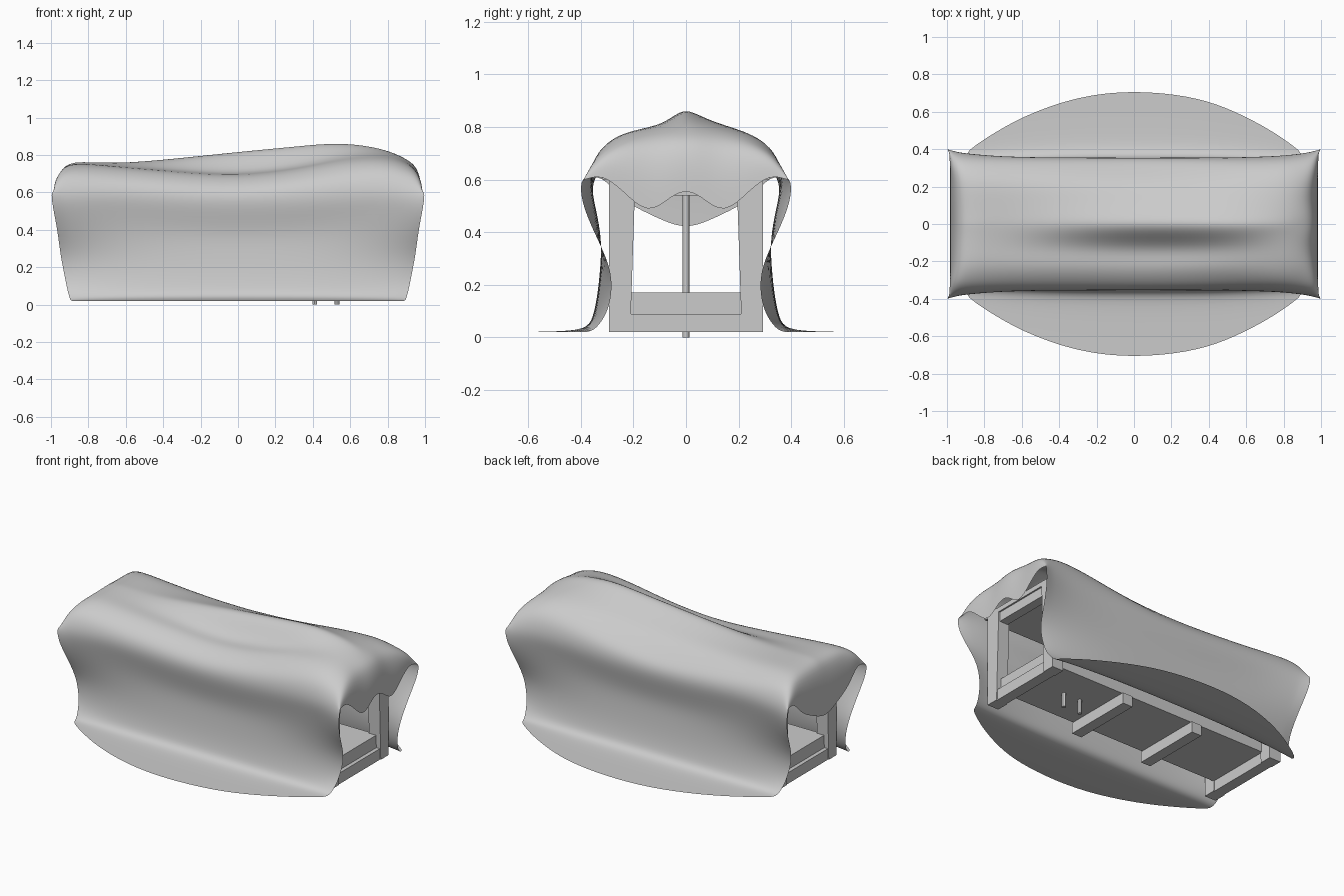
import bpy, bmesh

if "Cube" in bpy.data.objects:
    bpy.data.objects.remove(bpy.data.objects["Cube"])

def box(name, x, y, z, sx, sy, sz, top_in=0.0):
    """Box centred on x, y with its base at z; top_in widens the top toward y = 0."""
    bm = bmesh.new()
    bmesh.ops.create_cube(bm, size=1)
    for v in bm.verts:
        top, inner = v.co.z > 0, v.co.y * y < 0
        v.co = (x + v.co.x * sx, y + v.co.y * sy, z + (v.co.z + 0.5) * sz)
        if top and inner:
            v.co.y -= top_in * (1 if y > 0 else -1)
    me = bpy.data.meshes.new(name)
    bm.to_mesh(me)
    bm.free()
    ob = bpy.data.objects.new(name, me)
    bpy.context.collection.objects.link(ob)
    return ob

# Table frame: legs, floor bars, end rails, shelf and top
for x in (-0.82, 0.82):
    for y in (-0.252, 0.252):
        box("leg", x, y, 0.02, 0.08, 0.08, 0.6, 0.02)
    box("end_rail", x, 0, 0.54, 0.06, 0.44, 0.08)
for x in (-0.82, -0.28, 0.24, 0.82):
    box("floor_bar", x, 0, 0.02, 0.07, 0.46, 0.07)
box("shelf", 0, 0, 0.09, 1.66, 0.44, 0.08)
box("table_top", 0, 0, 0.6, 1.72, 0.64, 0.03)

# Thin rods
for x in (0.41, 0.53):
    bpy.ops.mesh.primitive_cylinder_add(vertices=12, radius=0.013, depth=0.56, location=(x, 0, 0.28))
    bpy.context.object.name = "rod"
    bpy.ops.object.shade_smooth_by_angle()

# Cloth: rows run along x; top rows give heights at stations XS
XS = [-.9, -.67, -.33, 0, .33, .55, .78, .9]
SHOULDER = [.73, .71, .68, .66, .69, .73, .76, .73]
RIM = [.69, .66, .63, .61, .64, .67, .70, .69]
# (y, heights, left hem z, right hem z)
TOP = [
    (-.345, RIM, .60, .60),
    (-.29, SHOULDER, .62, .62),
    (-.22, [.76, .74, .715, .69, .73, .775, .79, .76], .52, .56),
    (-.13, [.765, .74, .71, .685, .725, .785, .81, .77], .47, .46),
    (-.05, [.77, .745, .765, .79, .825, .85, .825, .78], .43, .54),
    (0, [.775, .75, .785, .825, .855, .878, .84, .78], .42, .56),
    (.05, [.77, .75, .775, .805, .835, .85, .825, .78], .43, .54),
    (.13, [.765, .75, .755, .77, .79, .815, .81, .77], .47, .46),
    (.22, [.76, .745, .735, .73, .75, .78, .79, .76], .52, .56),
    (.29, SHOULDER, .62, .62),
    (.345, RIM, .60, .60),
]
# Hanging sides and floor skirt: (y middle, y end, z, half length, sag, blend power)
WALL = [
    (.36, .40, .60, 1.0, .05, 6),
    (.34, .40, .52, .99, .06, 6),
    (.32, .35, .40, .965, .03, 5),
    (.325, .285, .27, .95, 0, 4),
    (.335, .28, .17, .93, 0, 4),
    (.35, .30, .09, .915, 0, 4),
    (.37, .34, .035, .90, 0, 3),
    (.46, .365, .022, .895, 0, 2.3),
    (.715, .39, .02, .885, 0, 2.2),
]
ENDS = [(.955, .18), (.98, .55), (.985, 1)]   # x and share of the drop to the hem
U = [-.985, -.965, -.94] + XS + [.94, .965, .985]

def top_row(y, hs, hem_l, hem_r):
    """Row over the table top, dropping to a scalloped hem at both ends."""
    mid = [(x, y, z) for x, z in zip(XS, hs)]
    left = [(-x, y * (1 + .1 * k), hs[0] + (hem_l - hs[0]) * k) for x, k in ENDS]
    right = [(x, y * (1 + .1 * k), hs[-1] + (hem_r - hs[-1]) * k) for x, k in ENDS]
    return left[::-1] + mid + right

def wall_row(side, ym, ye, z, half, sag, p):
    """Row down one side, blending from its middle depth to its end depth."""
    out = []
    for u in U:
        t = u / .985
        y = ym + (ye - ym) * abs(t) ** p
        out.append((t * half, side * y, z - sag * max(0, 1 - (t / .75) ** 2)))
    return out

rows = [wall_row(-1, *w) for w in reversed(WALL)]
rows += [top_row(*r) for r in TOP]
rows += [wall_row(1, *w) for w in WALL]

bm = bmesh.new()
grid = [[bm.verts.new(p) for p in r] for r in rows]
for a, b in zip(grid, grid[1:]):
    for i in range(len(a) - 1):
        bm.faces.new((a[i], a[i + 1], b[i + 1], b[i]))
for f in bm.faces:
    f.smooth = True
me = bpy.data.meshes.new("cloth")
bm.to_mesh(me)
bm.free()
cloth = bpy.data.objects.new("cloth", me)
bpy.context.collection.objects.link(cloth)
sub = cloth.modifiers.new("smooth", 'SUBSURF')
sub.levels = sub.render_levels = 2
